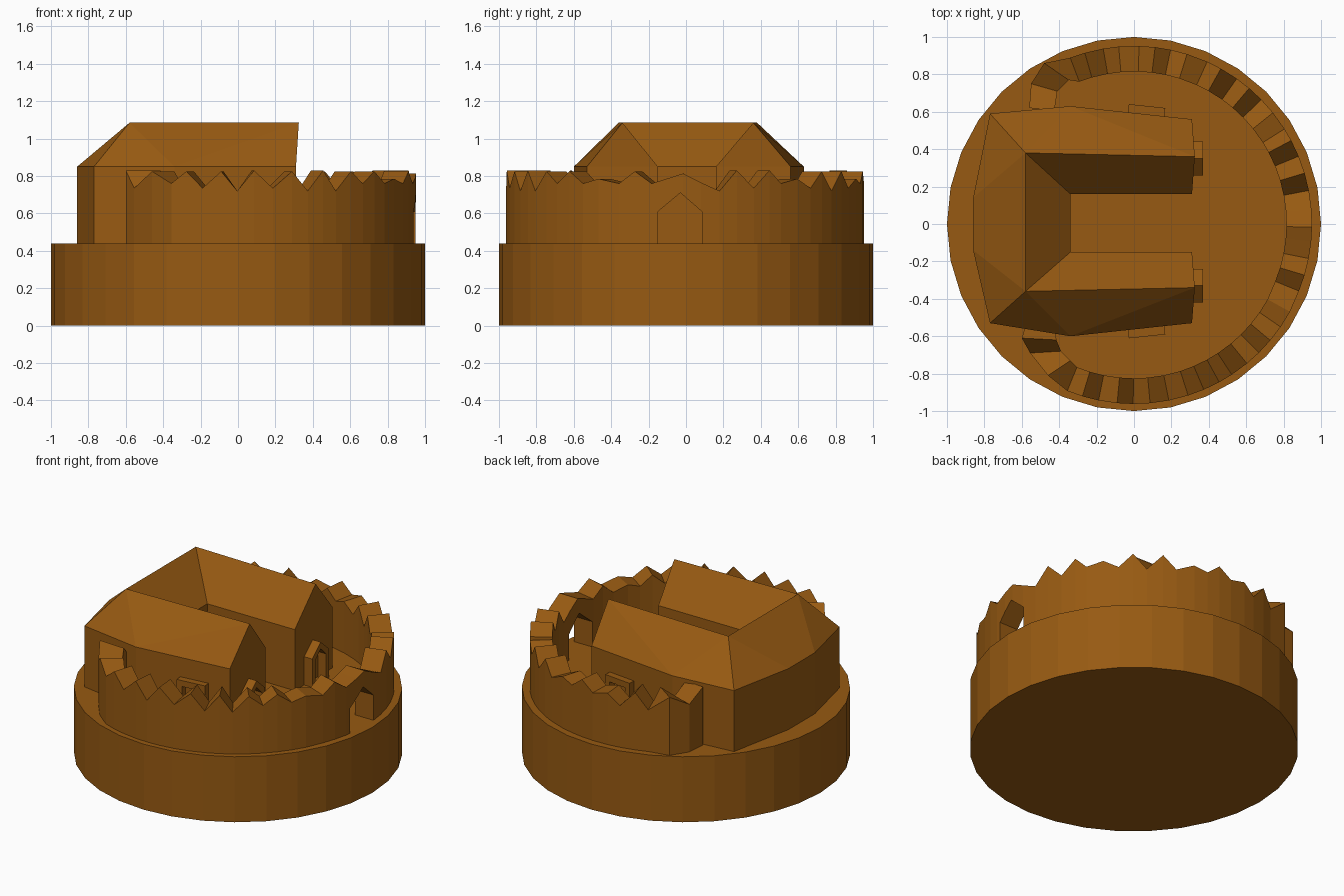
import bpy, bmesh, math, random
from mathutils import Vector, Matrix

if "Cube" in bpy.data.objects:
    bpy.data.objects.remove(bpy.data.objects["Cube"])

random.seed(4)
DECK = 0.44          # height of the round base
EAVE, RIDGE = 0.85, 1.085

brown = bpy.data.materials.new("ochre_brown")
brown.diffuse_color = (0.31, 0.102, 0.006, 1)
brown.use_nodes = True
brown.node_tree.nodes["Principled BSDF"].inputs["Base Color"].default_value = brown.diffuse_color


def make(name, verts, faces):
    """Mesh object with flat faces and outward normals."""
    bm = bmesh.new()
    vs = [bm.verts.new(v) for v in verts]
    for f in faces:
        bm.faces.new([vs[i] for i in f])
    bmesh.ops.recalc_face_normals(bm, faces=bm.faces)
    me = bpy.data.meshes.new(name)
    bm.to_mesh(me)
    bm.free()
    me.materials.append(brown)
    ob = bpy.data.objects.new(name, me)
    bpy.context.collection.objects.link(ob)
    return ob


def prism(name, profile, x0, x1):
    """Extrude a (y, z) profile along x."""
    n = len(profile)
    verts = [(x, y, z) for x in (x0, x1) for y, z in profile]
    faces = [list(range(n)), list(range(n, 2 * n))]
    faces += [(i, (i + 1) % n, n + (i + 1) % n, n + i) for i in range(n)]
    return make(name, verts, faces)


def door_frame(name, outer, inner, depth, origin, yaw):
    """Raised door surround: open (width, z) profiles swept along local x."""
    n = len(outer)
    verts = [(x, y, z) for x in (-0.02, depth) for p in (outer, inner) for y, z in p]
    faces = []
    for i in range(n - 1):
        for a, b in ((0, n), (2 * n, 3 * n), (0, 2 * n), (n, 3 * n)):
            faces.append((a + i, a + i + 1, b + i + 1, b + i))
    for i in (0, n - 1):
        faces.append((i, n + i, 3 * n + i, 2 * n + i))
    ob = make(name, verts, faces)
    ob.data.transform(Matrix.Translation(origin) @ Matrix.Rotation(yaw, 4, 'Z'))
    return ob


# Round base
ring = [(math.sin(i * math.tau / 32), math.cos(i * math.tau / 32)) for i in range(32)]
make("round_base", [(x, y, z) for z in (0, DECK) for x, y in ring],
     [list(range(32)), list(range(32, 64))] +
     [(i, (i + 1) % 32, 32 + (i + 1) % 32, 32 + i) for i in range(32)])

# U-shaped hall with a hipped roof
plan = [(0.31, -0.53), (-0.34, -0.60), (-0.77, -0.53), (-0.86, -0.14), (-0.86, 0.14),
        (-0.77, 0.59), (-0.34, 0.63), (0.31, 0.56), (0.31, 0.16), (-0.34, 0.16),
        (-0.34, -0.15), (0.31, -0.15)]
ridge = [(0.325, -0.34), (-0.58, -0.36), (-0.58, 0.38), (0.325, 0.36)]
n = len(plan)
verts = [(x, y, z) for z in (DECK - 0.01, EAVE) for x, y in plan]
verts += [(x, y, RIDGE) for x, y in ridge]
E, R = n, 2 * n
faces = [list(range(n))] + [(i, (i + 1) % n, E + (i + 1) % n, E + i) for i in range(n)]
faces += [(E + 0, E + 1, R + 0), (E + 1, R + 1, R + 0), (E + 1, E + 2, R + 1),   # front arm, outside
          (E + 2, E + 3, R + 1), (E + 3, E + 4, R + 2, R + 1), (E + 4, E + 5, R + 2),  # hip end
          (E + 5, E + 6, R + 2), (E + 6, R + 3, R + 2), (E + 6, E + 7, R + 3),   # back arm, outside
          (E + 7, E + 8, R + 3), (E + 11, E + 0, R + 0),                        # gables
          (E + 8, E + 9, R + 2, R + 3), (E + 9, E + 10, R + 1, R + 2),
          (E + 10, E + 11, R + 0, R + 1)]                                       # courtyard slopes
make("hall", verts, faces)

# Palisade wall: path of (inner, outer) pairs with a zigzag crest
pairs = [((-0.42, -0.56), (-0.585, -0.56)), ((-0.415, -0.62), (-0.60, -0.61)),
         ((-0.39, -0.68), (-0.555, -0.69)), ((-0.34, -0.73), (-0.46, -0.81))]
steps = 40
for i in range(steps + 1):
    a = math.radians(-112 + i * 223 / steps)
    if 0 < i < steps:
        a += math.radians(random.uniform(-0.8, 0.8))
    shift = 0.01 if a < -0.4 else 0
    pairs.append(tuple((r * math.cos(a), r * math.sin(a) - shift) for r in (0.815, 0.952)))
pairs += [((-0.35, 0.77), (-0.48, 0.86)), ((-0.41, 0.71), (-0.55, 0.75)),
          ((-0.425, 0.61), (-0.56, 0.62))]
verts, faces = [], []
for k, (p, q) in enumerate(pairs):
    z = random.choice((0.83, 0.825, 0.785)) if k % 2 else random.choice((0.72, 0.735, 0.76))
    if abs(q[1] + 0.03) < 0.11 and q[0] > 0:      # crest rises over the gate
        z = 0.82 - 0.5 * abs(q[1] + 0.03)
    for x, y in (p, q):
        verts += [(x, y, DECK - 0.005), (x, y, z)]
for k in range(len(pairs) - 1):
    a, b = 4 * k, 4 * k + 4
    faces += [(a, b, b + 1, a + 1), (a + 2, b + 2, b + 3, a + 3),
              (a, b, b + 2, a + 2), (a + 1, b + 1, b + 3, a + 3)]
faces += [(0, 1, 3, 2), tuple(4 * len(pairs) - 4 + i for i in (0, 1, 3, 2))]
wall = make("palisade_wall", verts, faces)

# Pointed gate opening through the wall
cutter = prism("gate_cutter", [(-0.15, 0.40), (0.085, 0.40), (0.085, 0.61),
                               (-0.03, 0.71), (-0.15, 0.61)], 0.7, 1.1)
cutter.hide_render = True
mod = wall.modifiers.new("gate", 'BOOLEAN')
mod.operation, mod.solver, mod.object = 'DIFFERENCE', 'EXACT', cutter
bpy.context.view_layer.objects.active = wall
bpy.ops.object.modifier_apply(modifier=mod.name)
bpy.data.objects.remove(cutter)

# Pointed door surrounds on the arm ends
pointed_out = [(-0.09, DECK), (-0.09, 0.63), (0, 0.71), (0.09, 0.63), (0.09, DECK)]
pointed_in = [(-0.055, DECK), (-0.055, 0.61), (0, 0.665), (0.055, 0.61), (0.055, DECK)]
for side, y in (("front", -0.33), ("back", 0.35)):
    door_frame(side + "_gable_door", pointed_out, pointed_in, 0.06, (0.31, y, 0), 0)

# Square door surrounds on the long outer walls
square_out = [(-0.098, DECK), (-0.098, 0.72), (0.098, 0.72), (0.098, DECK)]
square_in = [(-0.062, DECK), (-0.062, 0.68), (0.062, 0.68), (0.062, DECK)]
tilt = math.atan(0.07 / 0.65)
door_frame("front_side_door", square_out, square_in, 0.045, (0.065, -0.556, 0), -math.pi / 2 + tilt)
door_frame("back_side_door", square_out, square_in, 0.045, (0.065, 0.586, 0), math.pi / 2 - tilt)
